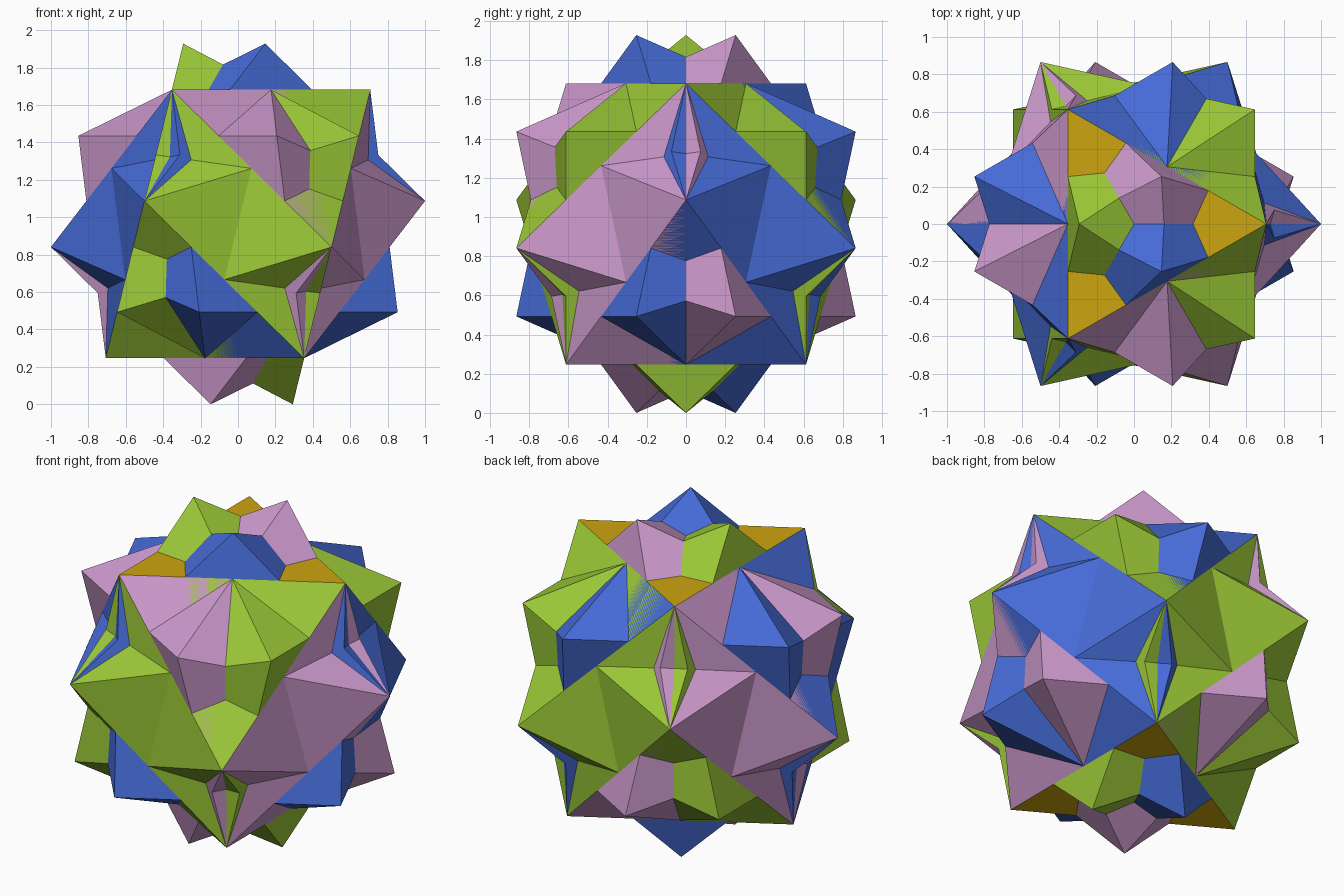
import bpy, bmesh, math
from mathutils import Matrix, Vector

if "Cube" in bpy.data.objects:
    bpy.data.objects.remove(bpy.data.objects["Cube"])

# Compound of six uniform square antiprisms: three colours, two solids each
E = math.sqrt(1.5)                          # edge length
H = E * 2 ** -0.25                          # antiprism height
RAD = E / math.sqrt(2)                      # radius of each square
TILT = math.atan2(RAD - E / 2, H)           # lays one triangle horizontal
HALF = H / 2 * math.sin(TILT) + RAD * math.cos(TILT)   # half of total height


def make_material(name, rgb):
    m = bpy.data.materials.new(name)
    m.diffuse_color = (*rgb, 1.0)
    m.use_nodes = True
    m.node_tree.nodes["Principled BSDF"].inputs["Base Color"].default_value = m.diffuse_color
    return m


GREEN = make_material("leaf green", (0.328, 0.578, 0.038))
BLUE = make_material("blue", (0.061, 0.147, 0.680))
PINK = make_material("mauve pink", (0.604, 0.319, 0.604))
YELLOW = make_material("mustard yellow", (0.610, 0.376, 0.005))


def antiprism(name, matrix, material, keep_caps):
    """Square antiprism with its axis along -x, then placed by matrix."""
    bm = bmesh.new()
    rings = []
    for x, turn in ((-H / 2, 0.0), (H / 2, math.pi / 4)):
        rings.append([bm.verts.new(matrix @ Vector((
            x,
            RAD * math.sin(turn + i * math.pi / 2),
            RAD * math.cos(turn + i * math.pi / 2)))) for i in range(4)])
    a, b = rings
    bm.faces.new(a)
    bm.faces.new(b)
    for i in range(4):
        j = (i + 1) % 4
        bm.faces.new((a[i], a[j], b[i]))
        bm.faces.new((b[i], b[j], a[j]))
    bmesh.ops.recalc_face_normals(bm, faces=bm.faces[:])

    # The horizontal triangle is shared by three solids and has its own colour
    caps = [f for f in bm.faces if abs(f.normal.z) > 0.99]
    for f in caps:
        f.material_index = 1
    if not keep_caps:
        bmesh.ops.delete(bm, geom=caps, context='FACES_ONLY')

    me = bpy.data.meshes.new(name)
    bm.to_mesh(me)
    bm.free()
    me.materials.append(material)
    me.materials.append(YELLOW)
    ob = bpy.data.objects.new(name, me)
    bpy.context.collection.objects.link(ob)


lift = Matrix.Translation((0, 0, HALF))
tilt = Matrix.Rotation(TILT, 4, 'Y')
for k, (label, mat) in enumerate((("green", GREEN), ("blue", BLUE), ("pink", PINK))):
    spin = Matrix.Rotation(k * math.tau / 3, 4, 'Z')
    for side, flip in (("upper", 0.0), ("lower", math.pi)):
        turn_over = Matrix.Rotation(flip, 4, 'Y')
        antiprism(f"{label}_{side}_antiprism", lift @ spin @ turn_over @ tilt,
                  mat, keep_caps=(k == 0))
